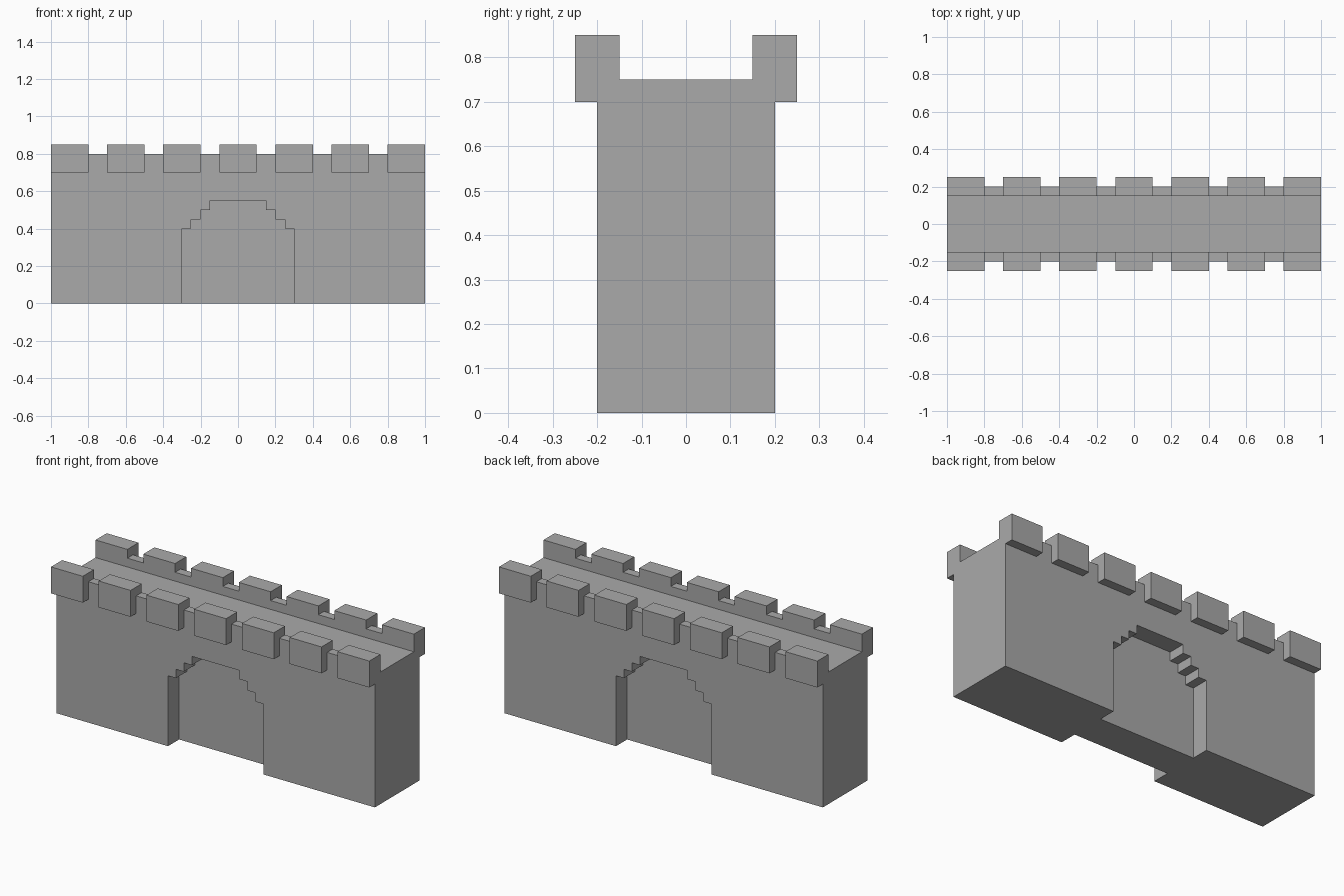
import bpy
import bmesh
from mathutils import Vector

cube = bpy.data.objects.get("Cube")
if cube:
    bpy.data.objects.remove(cube, do_unlink=True)

# Stone colour
stone = bpy.data.materials.new("grey stone")
stone.use_nodes = True
grey = (0.4, 0.4, 0.4, 1)
stone.diffuse_color = grey
stone.node_tree.nodes["Principled BSDF"].inputs["Base Color"].default_value = grey


def extrude_profile(name, points, offset):
    """Solid made by sweeping a closed outline along an offset."""
    bm = bmesh.new()
    face = bm.faces.new([bm.verts.new(p) for p in points])
    swept = bmesh.ops.extrude_face_region(bm, geom=[face], use_keep_orig=True)["geom"]
    verts = [g for g in swept if isinstance(g, bmesh.types.BMVert)]
    bmesh.ops.translate(bm, verts=verts, vec=Vector(offset))
    bmesh.ops.recalc_face_normals(bm, faces=bm.faces[:])
    mesh = bpy.data.meshes.new(name)
    bm.to_mesh(mesh)
    bm.free()
    mesh.materials.append(stone)
    obj = bpy.data.objects.new(name, mesh)
    bpy.context.collection.objects.link(obj)
    return obj


# Wall with a sunken walkway between two low parapets
half = [(0.2, 0), (0.2, 0.8), (0.15, 0.8), (0.15, 0.75)]
section = half + [(-y, z) for y, z in reversed(half)]
wall = extrude_profile("wall", [(-1, y, z) for y, z in section], (2, 0, 0))

# Stepped arch outline, widest at the bottom
steps = [(0.3, -0.1), (0.3, 0.4)]
for i in range(1, 4):
    x, z = 0.3 - 0.05 * i, 0.4 + 0.05 * i
    steps += [(x, z - 0.05), (x, z)]
arch = steps + [(-x, z) for x, z in reversed(steps)]

# Blind gateway recess on the front and the back
for side in (-1, 1):
    cutter = extrude_profile("gateway_cutter", [(x, side * 0.1, z) for x, z in arch],
                             (0, side * 0.2, 0))
    cutter.hide_render = True
    cut = wall.modifiers.new("gateway", "BOOLEAN")
    cut.operation = "DIFFERENCE"
    cut.solver = "EXACT"
    cut.object = cutter
    bpy.context.view_layer.objects.active = wall
    bpy.ops.object.modifier_apply(modifier=cut.name)
    bpy.data.objects.remove(cutter, do_unlink=True)

# Merlons resting on the parapets and overhanging the wall faces
merlon = [(0.15, 0.8), (0.15, 0.85), (0.25, 0.85), (0.25, 0.7), (0.2, 0.7), (0.2, 0.8)]
for side, label in ((-1, "front"), (1, "back")):
    for i in range(7):
        x = -1 + 0.3 * i
        extrude_profile(f"{label}_merlon_{i + 1}", [(x, side * y, z) for y, z in merlon],
                        (0.2, 0, 0))
